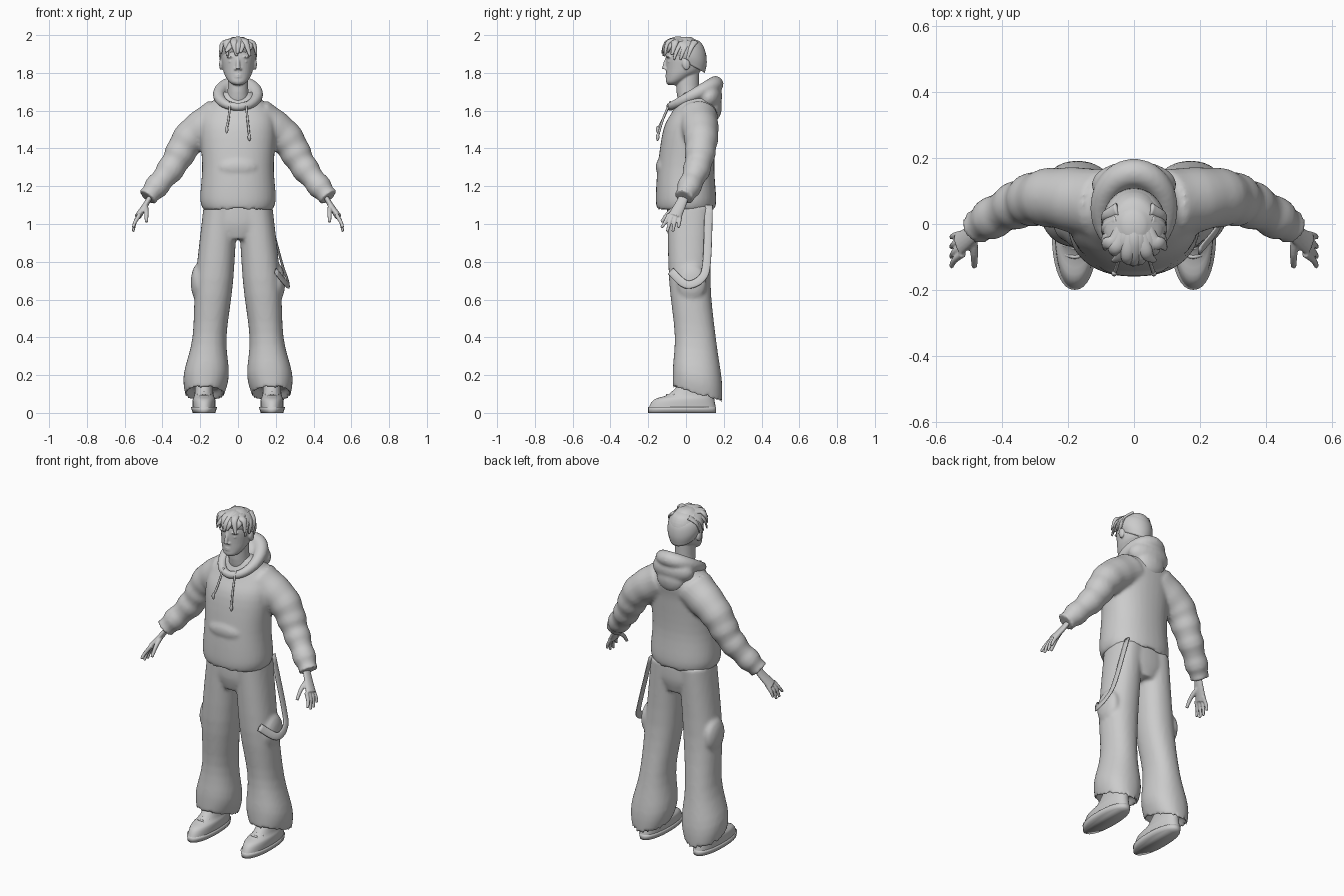
import bpy, bmesh
from math import sin, cos, tau, copysign
from mathutils import Vector, Matrix

cube = bpy.data.objects.get("Cube")
if cube:
    bpy.data.objects.remove(cube, do_unlink=True)

GREY = (.6, .6, .6, 1)
material = bpy.data.materials.new("plain grey")
material.use_nodes = True
material.diffuse_color = GREY
material.node_tree.nodes["Principled BSDF"].inputs["Base Color"].default_value = GREY


def blend(a, b, c, d, t):
    """Smooth curve value between b and c."""
    return b + t / 2 * (c - a + t * (2 * a - 5 * b + 4 * c - d + t * (3 * (b - c) + d - a)))


def spline(rows, steps):
    """Resample a list of tuples along a smooth curve through them."""
    padded = [rows[0], *rows, rows[-1]]
    result = []
    for group in zip(padded, padded[1:], padded[2:], padded[3:]):
        for step in range(steps):
            result.append([blend(*values, step / steps) for values in zip(*group)])
    return result + [list(rows[-1])]


def skin(bm, rings, closed=False):
    """Bridge rings of points, capping the ends unless they meet."""
    rings = [[bm.verts.new(point) for point in ring] for ring in rings]
    if closed:
        rings.append(rings[0])
    else:
        bm.faces.new(rings[0])
        bm.faces.new(rings[-1])
    for low, high in zip(rings, rings[1:]):
        for i in range(len(low)):
            bm.faces.new((low[i - 1], low[i], high[i], high[i - 1]))


def stack(bm, rows, middle=lambda z: 0, tilt=0, hollow=False, power=.9, steps=4, sides=36):
    """Horizontal rounded sections given as height, y, half width, half depth."""
    rings = []
    sections = spline(rows, steps)
    for index, (z, y, width, depth) in enumerate(sections):
        slope = tilt * (1 - index / len(sections))
        ring = []
        for i in range(sides):
            c, s = cos(tau * i / sides), sin(tau * i / sides)
            dx = copysign(abs(c) ** power, c) * width
            dy = copysign(abs(s) ** power, s) * depth
            ring.append(Vector((middle(z) + dx, y + dy, z + slope * dy)))
        rings.append(ring)
    if hollow:
        centre = sum(rings[0], Vector()) / sides + Vector((0, 0, .05))
        rings.insert(0, [point.lerp(centre, .25) + Vector((0, 0, .04)) for point in rings[0]])
    skin(bm, rings)


def tube(bm, points, radius, side=1, flat=1, across=(0, 1, 0), closed=False, sides=14, steps=5):
    """Round or flattened tube; radius is a rule of the distance from 0 to 1."""
    path = [Vector((x * side, y, z)) for x, y, z in spline(points, steps)]
    if closed:
        path.pop()
    u, rings = Vector(across), []
    for i, point in enumerate(path):
        after = path[(i + 1) % len(path)] if closed else path[min(i + 1, len(path) - 1)]
        before = path[i - 1] if closed else path[max(i - 1, 0)]
        along = (after - before).normalized()
        u = (u - along * u.dot(along)).normalized()
        v, r = along.cross(u) * flat, radius(i / len(path))
        rings.append([point + (u * cos(tau * j / sides) + v * sin(tau * j / sides)) * r
                      for j in range(sides)])
    skin(bm, rings, closed)


def ball(bm, centre, size, turn=0):
    matrix = Matrix.Translation(centre) @ Matrix.Rotation(turn, 4, 'X') @ Matrix.Diagonal((*size, 1))
    bmesh.ops.create_uvsphere(bm, u_segments=20, v_segments=12, radius=1, matrix=matrix)


def finish(name, bm, voxel=0, smoothing=4):
    """Make the object; a voxel size fuses its pieces into one surface."""
    bmesh.ops.recalc_face_normals(bm, faces=bm.faces)
    for face in bm.faces:
        face.smooth = True
    mesh = bpy.data.meshes.new(name)
    bm.to_mesh(mesh)
    bm.free()
    mesh.materials.append(material)
    thing = bpy.data.objects.new(name, mesh)
    bpy.context.collection.objects.link(thing)
    if voxel:
        fuse = thing.modifiers.new("fuse", 'REMESH')
        fuse.mode = 'VOXEL'
        fuse.voxel_size = voxel
        fuse.use_smooth_shade = True
        soften = thing.modifiers.new("soften", 'SMOOTH')
        soften.iterations = smoothing


SIDES = ((1, "left"), (-1, "right"))

# Hoodie: body, wrinkled sleeves, front pocket
bm = bmesh.new()
stack(bm, [(1.07, 0, .18, .15), (1.13, 0, .2, .16), (1.3, 0, .19, .15), (1.5, .02, .2, .14),
           (1.6, .05, .18, .12), (1.7, .05, .08, .07)], hollow=True)
ball(bm, (0, -.13, 1.3), (.1, .03, .05))
for side, label in SIDES:
    tube(bm, [(.1, .06, 1.56), (.25, .08, 1.46), (.35, .06, 1.3), (.48, -.01, 1.14)],
         lambda t: .11 - .06 * t + .007 * t * sin(40 * t), side, sides=24, steps=8)
finish("hoodie", bm, .011)

# Hood: rolled collar and the bag hanging behind
bm = bmesh.new()
collar = [tau * i / 12 for i in range(13)]
tube(bm, [(.1 * sin(a), .035 - .12 * cos(a), 1.68 - .06 * cos(a)) for a in collar],
     lambda t: .033 - .011 * cos(tau * t), closed=True)
ball(bm, (0, .12, 1.67), (.13, .07, .08), -.4)
ball(bm, (0, .14, 1.62), (.09, .05, .08))
finish("hood", bm, .009)

# Drawstrings with end knots
for side, label in SIDES:
    bm = bmesh.new()
    end = 1.48 - .02 * side
    tube(bm, [(.04, -.08, 1.65), (.05, -.12, 1.56), (.06, -.15, end)], lambda t: .006, side, sides=8)
    ball(bm, (.06 * side, -.15, end), (.009, .009, .02))
    finish(label + "_drawstring", bm)

# Trousers: hips, flared legs with slanted hems, cargo pockets
bm = bmesh.new()
stack(bm, [(.92, .02, .1, .1), (1, .02, .18, .12), (1.1, .02, .18, .12)])
for side, label in SIDES:
    stack(bm, [(.09, .06, .1, .13), (.2, .06, .12, .13), (.4, .05, .09, .11), (.7, .02, .1, .11),
               (1.1, .02, .09, .12)], lambda z: side * (.185 - .085 * z), tilt=-.3, hollow=True)
    ball(bm, (.21 * side, .03, .69), (.04, .08, .1))
finish("trousers", bm, .011)

# Strap looping down from the waist around the thigh
bm = bmesh.new()
tube(bm, [(.15, .12, 1.1), (.23, .11, .8), (.26, .08, .71), (.26, 0, .68), (.2, -.08, .75)],
     lambda t: .022, flat=.3)
finish("hip_strap", bm)

# Shoes: sole, upper and laces
for side, label in SIDES:
    x = .18 * side
    bm = bmesh.new()
    stack(bm, [(0, -.02, .06, .18), (.03, -.02, .07, .18)], lambda z: x, steps=2)
    finish(label + "_sole", bm)
    bm = bmesh.new()
    stack(bm, [(.02, -.02, .06, .18), (.07, -.01, .06, .16), (.1, .03, .05, .12), (.18, .07, .045, .08)],
          lambda z: x)
    finish(label + "_shoe", bm)
    bm = bmesh.new()
    for i in range(4):
        y, z = -.1 + .027 * i, .095 + .014 * i
        tube(bm, [(x - .035, y + .01, z - .015), (x, y, z), (x + .035, y + .01, z - .015)],
             lambda t: .006, sides=8)
    finish(label + "_laces", bm)

# Hands: flat palm, four spread fingers, thumb
for side, label in SIDES:
    bm = bmesh.new()
    tube(bm, [(.45, 0, 1.17), (.49, -.03, 1.1), (.53, -.06, 1.04)], lambda t: .024 + .014 * t,
         side, flat=.5)
    for i in range(4):
        base, tip = -.09 + .02 * i, -.13 + .03 * i
        low = .96 + .02 * (i in (0, 3))
        tube(bm, [(.52, base, 1.05), (.545, (base + tip) / 2, 1.01), (.555, tip, low)],
             lambda t: .012 - .005 * t, side)
    tube(bm, [(.49, -.03, 1.1), (.485, -.09, 1.06), (.485, -.13, 1.01)],
         lambda t: .015 - .007 * t, side)
    finish(label + "_hand", bm, .0045, 2)

# Head: skull, neck, nose, lips, brows, cheeks and ears
bm = bmesh.new()
stack(bm, [(1.735, -.07, .02, .02), (1.75, -.06, .045, .045), (1.78, -.035, .066, .07),
           (1.82, -.01, .08, .095), (1.9, 0, .09, .104), (1.96, 0, .07, .08), (1.98, 0, .03, .04)], power=1)
stack(bm, [(1.6, .03, .07, .06), (1.7, .01, .055, .06), (1.82, .01, .055, .06)], power=1)
tube(bm, [(0, -.1, 1.88), (0, -.11, 1.85), (0, -.115, 1.82)], lambda t: .008 + .005 * t)
for z in (1.778, 1.788):
    ball(bm, (0, -.098, z), (.022, .011, .006))
ball(bm, (0, -.09, 1.75), (.02, .014, .014))
for side, label in SIDES:
    ball(bm, (.036 * side, -.09, 1.885), (.026, .014, .007))
    ball(bm, (.036 * side, -.087, 1.86), (.015, .01, .007))
    ball(bm, (.013 * side, -.105, 1.82), (.008, .009, .007))
    ball(bm, (.09 * side, 0, 1.845), (.01, .02, .03), .2)
finish("head", bm, .0045, 2)

# Hair: close cap with a slanted hairline, then swept tufts
bm = bmesh.new()
stack(bm, [(1.855, 0, .085, .1), (1.9, 0, .097, .11), (1.95, 0, .083, .095), (1.99, 0, .03, .03)],
      tilt=-.55, power=1)
finish("hair_cap", bm)
bm = bmesh.new()
for i in range(9):
    f, wave = i / 4 - 1, sin(2.4 * i)
    back = .05 * f * f
    tube(bm, [(.03 * f, .02, 1.968), (.055 * f, -.05, 1.98 - .015 * abs(f)),
              (.085 * f, back - .11, 1.95 + .008 * wave),
              (.09 * f + .02 * wave, back - .125, 1.9 - .012 * wave)],
         lambda t: .003 + .019 * cos(1.9 * (t - .35)) ** 2, flat=.6, across=(1, 0, 0))
for side, label in SIDES:
    for y in (-.055, -.02, .015):
        tube(bm, [(.05, y + .03, 1.965), (.09, y + .01, 1.93), (.095, y - .01, 1.87)],
             lambda t: .02 - .016 * t, side, flat=.5)
finish("hair_tufts", bm)
